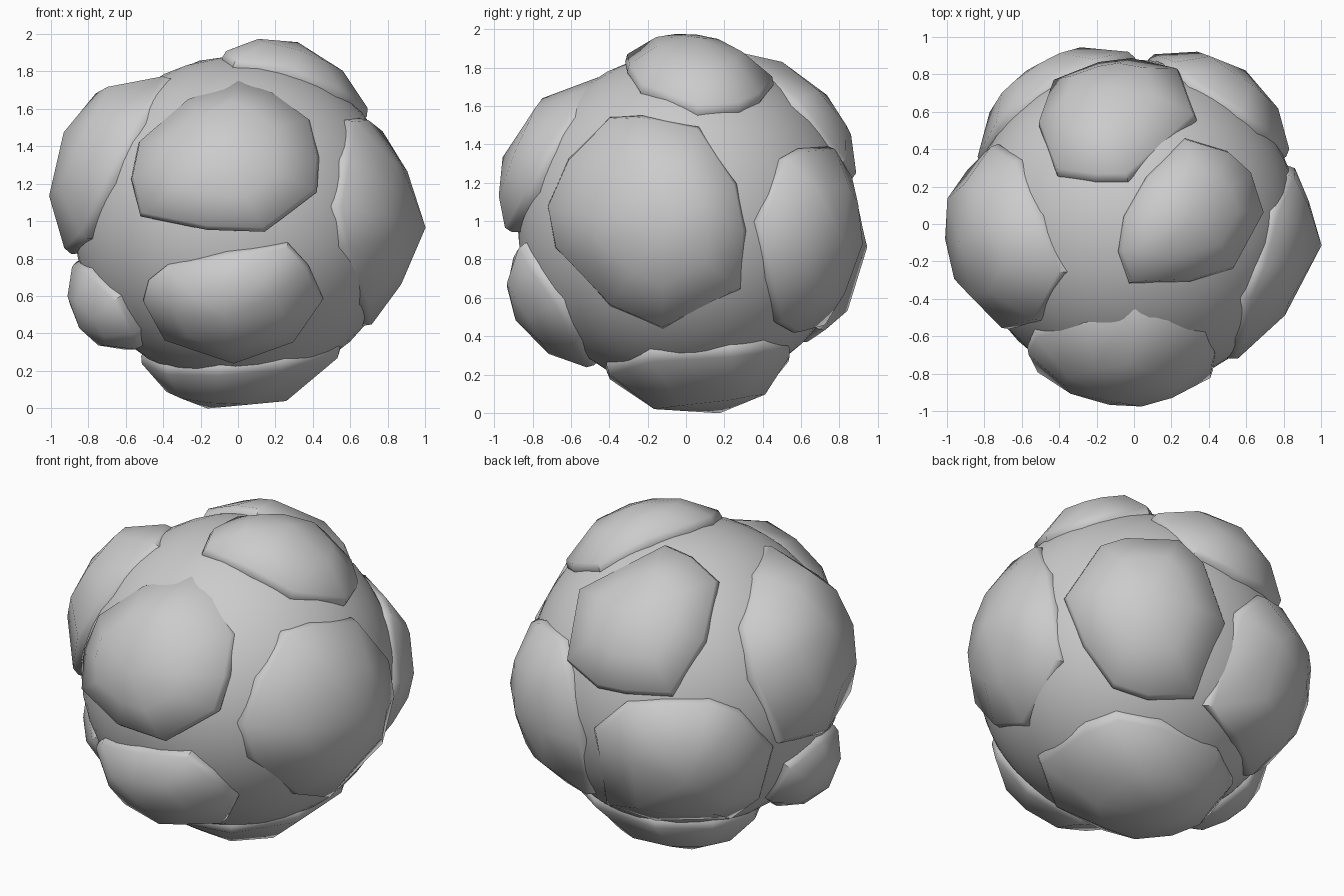
import bpy
import bmesh
from math import sin, cos, radians, sqrt
from mathutils import Vector

if "Cube" in bpy.data.objects:
    bpy.data.objects.remove(bpy.data.objects["Cube"], do_unlink=True)

CENTRE = Vector((0, 0, 1))
CORE_RADIUS = 0.88
RIM_RADIUS = 0.885

stone = bpy.data.materials.new("stone_grey")
stone.use_nodes = True
grey = (0.6, 0.6, 0.6, 1)
stone.diffuse_color = grey
stone.node_tree.nodes["Principled BSDF"].inputs["Base Color"].default_value = grey


def finish(name, bm, angle):
    """Turn a bmesh into a smooth-shaded stone object."""
    mesh = bpy.data.meshes.new(name)
    bmesh.ops.recalc_face_normals(bm, faces=bm.faces)
    bm.to_mesh(mesh)
    bm.free()
    mesh.materials.append(stone)
    obj = bpy.data.objects.new(name, mesh)
    bpy.context.collection.objects.link(obj)
    obj.location = CENTRE
    bpy.ops.object.select_all(action="DESELECT")
    obj.select_set(True)
    bpy.context.view_layer.objects.active = obj
    bpy.ops.object.shade_smooth_by_angle(angle=radians(angle))
    return obj


def lift(azimuth, elevation, u, v):
    """Direction on the sphere for a flat outline point facing the given way."""
    a, e = radians(azimuth), radians(elevation)
    side = Vector((-sin(a), cos(a), 0))
    out = Vector((cos(a) * cos(e), sin(a) * cos(e), sin(e)))
    depth = sqrt(max(0, RIM_RADIUS ** 2 - u * u - v * v))
    return (side * u + out.cross(side) * v + out * depth).normalized()


def plate(name, facing, peak, outline, edge=0.03, swell=0.72, apex=None, droop=0):
    """Domed many-sided slab: buried base, rounded lip, shoulder and apex.
    Droop thickens the lower edge and thins the upper one."""
    rim = [lift(*facing, u, v) for u, v in outline]
    middle = lift(*facing, *apex) if apex else sum(rim, Vector()).normalized()
    shoulder = CORE_RADIUS + edge + (peak - CORE_RADIUS - edge) * swell
    bm = bmesh.new()
    rings = [[], [], [], []]
    for p in rim:
        lip = CORE_RADIUS + edge + droop * (middle.z - p.z)
        levels = ((1, 0.83), (0.985, lip - 0.02), (0.92, lip + 0.012), (0.5, shoulder))
        for ring, (spread, radius) in zip(rings, levels):
            ring.append(bm.verts.new(middle.lerp(p, spread).normalized() * radius))
    tip = bm.verts.new(middle * peak)
    count = len(rim)
    for i in range(count):
        j = (i + 1) % count
        for low, high in zip(rings, rings[1:]):
            bm.faces.new((low[i], low[j], high[j], high[i]))
        bm.faces.new((rings[-1][i], rings[-1][j], tip))
    bm.faces.new(rings[0])
    return finish(name, bm, 50)


# Round core
core = bmesh.new()
bmesh.ops.create_icosphere(core, subdivisions=4, radius=CORE_RADIUS)
finish("core", core, 60)

# Outline facings: azimuth and elevation
FRONT, RIGHT, LEFT = (-90, 0), (0, 0), (180, 0)
TOP, UNDER, BACK, BACK_LOW = (-90, 90), (-90, -90), (126, 27), (54, -25)

# Front plates
plate("front_upper_plate", FRONT, 1.015, [
    (-.57, .22), (-.51, .02), (-.16, -.05), (.14, -.06), (.42, .15), (.44, .34),
    (.4, .55), (.2, .71), (.01, .78), (-.28, .67), (-.54, .42)],
    apex=(-.07, .29), droop=0.08)
plate("front_lower_plate", FRONT, 1.03, [
    (-.51, -.42), (-.4, -.62), (-.02, -.75), (.31, -.63), (.46, -.41),
    (.38, -.23), (.27, -.11), (-.06, -.16), (-.38, -.23), (-.48, -.31)])

# Side plates
plate("broad_side_plate", RIGHT, 1.01, [
    (-.4, -.45), (-.12, -.57), (.29, -.36), (.32, -.05), (.27, .2), (.07, .5),
    (-.23, .56), (-.4, .55), (-.62, .33), (-.73, .08), (-.69, -.14)],
    edge=0.02, swell=0.4, apex=(-.1, -.03))
plate("back_side_plate", BACK_LOW, 1.02, [
    (-.45, .32), (-.34, .04), (-.17, -.19), (.03, -.25), (.29, -.23),
    (.46, .21), (.34, .55), (.2, .68), (-.11, .68), (-.25, .63)])
plate("left_upper_plate", LEFT, 1.05, [
    (-.43, .29), (-.35, .55), (-.05, .74), (.26, .77), (.52, .52),
    (.56, .2), (.4, -.1), (.05, -.18), (-.3, -.12)],
    swell=0.8, apex=(.08, .4), droop=0.03)
plate("left_lower_plate", LEFT, 1.04, [
    (-.2, -.29), (.05, -.21), (.32, -.25), (.48, -.4),
    (.42, -.58), (.27, -.67), (0, -.67), (-.18, -.55)])

# Top plates
plate("crown_plate", TOP, 1.01, [
    (-.03, -.32), (.3, -.31), (.53, -.24), (.69, .06), (.62, .28),
    (.5, .39), (.27, .46), (.06, .25), (-.06, .04), (-.09, -.15)], apex=(.28, .05))
plate("crown_back_plate", TOP, 1.0, [
    (-.51, .52), (-.41, .25), (-.2, .22), (-.03, .22), (.34, .55),
    (.25, .8), (0, .86), (-.18, .84), (-.43, .74)])

# Back and bottom plates
plate("back_plate", BACK, 1.03, [
    (-.53, -.34), (-.35, -.2), (-.14, -.19), (.12, -.19), (.29, -.25),
    (.48, -.45), (.41, -.71), (.25, -.82), (-.19, -.83), (-.46, -.73)])
plate("bottom_plate", UNDER, 1.03, [
    (.55, .19), (.56, -.23), (.48, -.41), (.26, -.54), (-.16, -.54),
    (-.43, -.35), (-.52, -.05), (-.38, .2), (-.1, .42), (.25, .42)], apex=(-.14, -.15))
